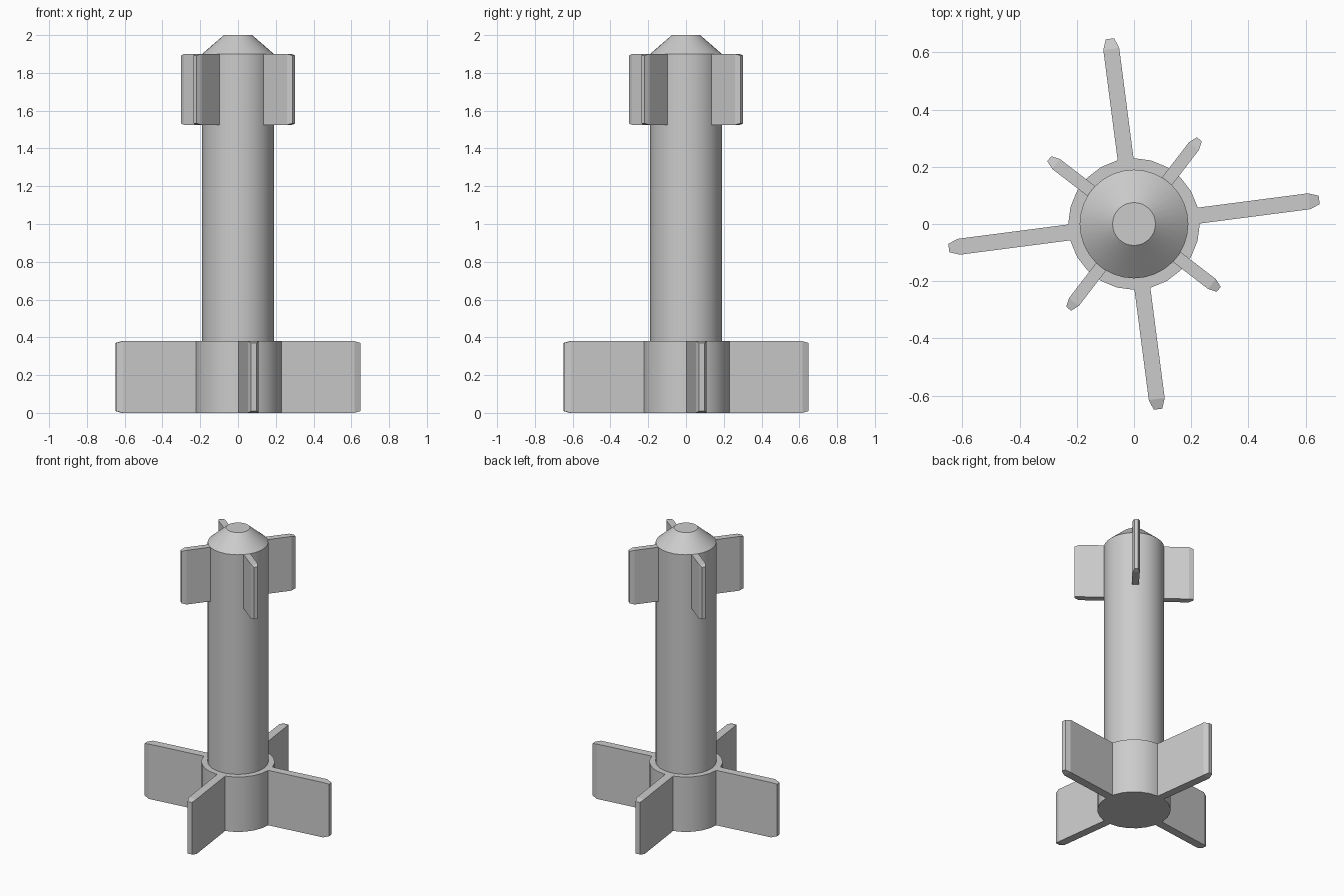
import bpy, bmesh
from math import sin, cos, pi, radians

if "Cube" in bpy.data.objects:
    bpy.data.objects.remove(bpy.data.objects["Cube"])


def finish(name, bm, smooth=False):
    bmesh.ops.recalc_face_normals(bm, faces=bm.faces)
    mesh = bpy.data.meshes.new(name)
    bm.to_mesh(mesh)
    bm.free()
    obj = bpy.data.objects.new(name, mesh)
    bpy.context.collection.objects.link(obj)
    if smooth:
        bpy.ops.object.select_all(action='DESELECT')
        obj.select_set(True)
        bpy.context.view_layer.objects.active = obj
        bpy.ops.object.shade_smooth_by_angle(angle=radians(30))
    return obj


def lathe(name, profile, sides):
    """Closed solid of revolution from (radius, z) points."""
    bm = bmesh.new()
    rings = [[bm.verts.new((r * cos(2 * pi * i / sides), r * sin(2 * pi * i / sides), z))
              for i in range(sides)] for r, z in profile]
    for low, high in zip(rings, rings[1:]):
        for i in range(sides):
            j = (i + 1) % sides
            bm.faces.new((low[i], low[j], high[j], high[i]))
    bm.faces.new(rings[0][::-1])
    bm.faces.new(rings[-1])
    return finish(name, bm, smooth=True)


def fin(name, angle, root, tip, width, z0, z1, bevel_len, inset_w, inset_z):
    """Radial plate whose outer end tapers in a small chamfer."""
    bm = bmesh.new()
    sections = [(root, 0, 0), (tip - bevel_len, 0, 0), (tip, inset_w, inset_z)]
    loops = []
    for x, iw, iz in sections:
        w = width / 2 - iw
        loops.append([bm.verts.new((x, y, z)) for y, z in
                      ((-w, z0 + iz), (w, z0 + iz), (w, z1 - iz), (-w, z1 - iz))])
    for a, b in zip(loops, loops[1:]):
        for i in range(4):
            j = (i + 1) % 4
            bm.faces.new((a[i], a[j], b[j], b[i]))
    bm.faces.new(loops[0][::-1])
    bm.faces.new(loops[-1])
    finish(name, bm).rotation_euler.z = angle


# Body tube with truncated cone nose
lathe("body", [(0.19, 0), (0.19, 1.9), (0.075, 2.0)], 32)

# Collar around the base
lathe("base_collar", [(0.23, 0), (0.23, 0.38)], 24)

# Four large tail fins and four small nose fins, offset by 45 degrees
twist = radians(7.4)
for k in range(4):
    a = twist + k * pi / 2
    fin(f"tail_fin_{k + 1}", a, 0.15, 0.653, 0.056, 0, 0.38, 0.036, 0.013, 0.01)
    fin(f"nose_fin_{k + 1}", a + pi / 4, 0.15, 0.374, 0.044, 1.525, 1.9, 0.03, 0.011, 0.008)
